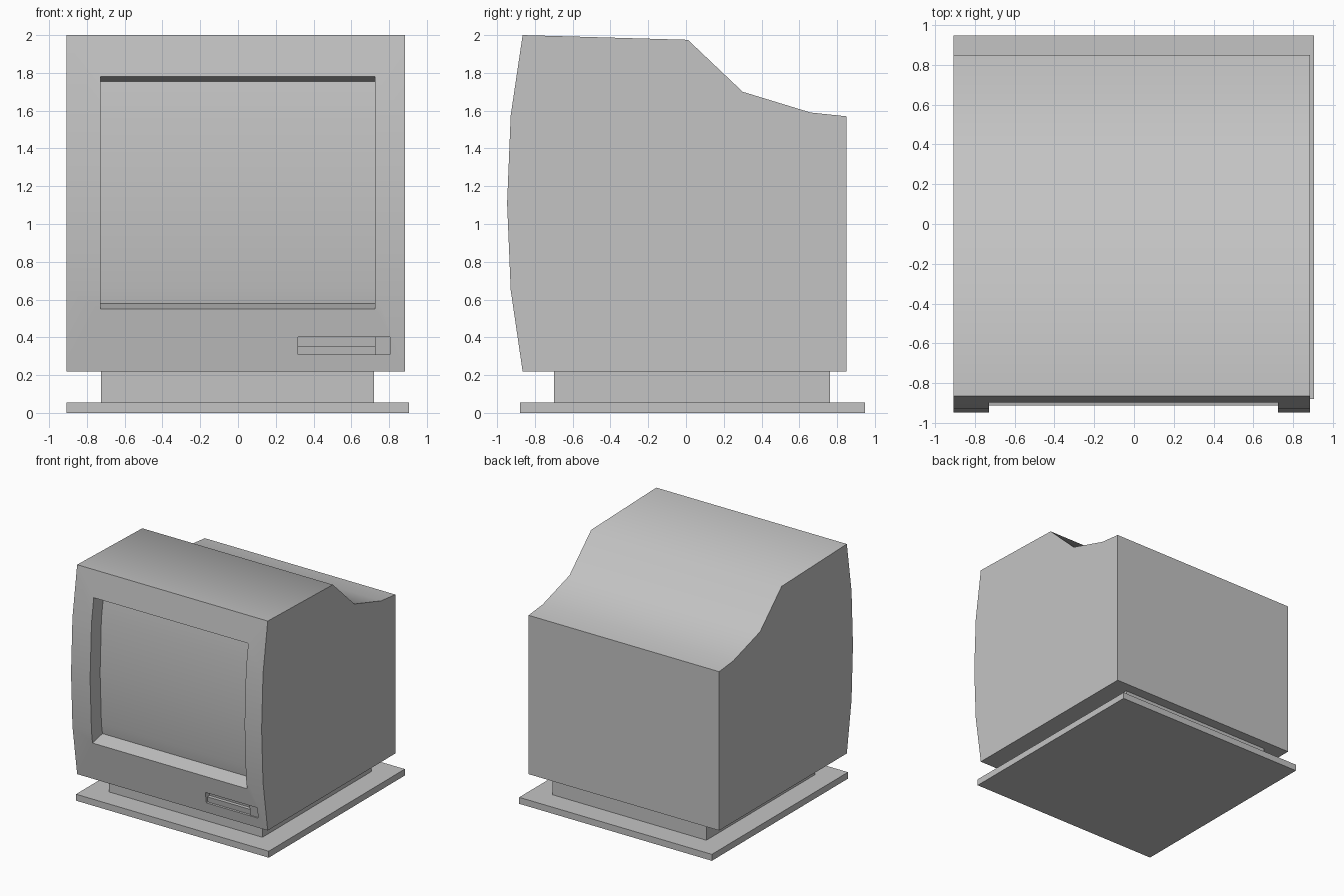
import bpy
import bmesh
import math

default = bpy.data.objects.get("Cube")
if default:
    bpy.data.objects.remove(default, do_unlink=True)

grey = bpy.data.materials.new("casing grey")
grey.use_nodes = True
grey.diffuse_color = (0.55, 0.55, 0.55, 1)
grey.node_tree.nodes["Principled BSDF"].inputs["Base Color"].default_value = (0.55, 0.55, 0.55, 1)


def prism(name, profile, x0, x1):
    """Extrude a closed (y, z) profile along x."""
    bm = bmesh.new()
    face = bm.faces.new([bm.verts.new((x0, y, z)) for y, z in profile])
    result = bmesh.ops.extrude_face_region(bm, geom=[face])
    for v in result["geom"]:
        if isinstance(v, bmesh.types.BMVert):
            v.co.x = x1
    bmesh.ops.recalc_face_normals(bm, faces=bm.faces[:])
    mesh = bpy.data.meshes.new(name)
    bm.to_mesh(mesh)
    bm.free()
    mesh.materials.append(grey)
    obj = bpy.data.objects.new(name, mesh)
    bpy.context.collection.objects.link(obj)
    return obj


def box(name, x0, x1, y0, y1, z0, z1):
    return prism(name, [(y0, z0), (y1, z0), (y1, z1), (y0, z1)], x0, x1)


def activate(obj):
    bpy.ops.object.select_all(action="DESELECT")
    obj.select_set(True)
    bpy.context.view_layer.objects.active = obj


def cut(target, cutter):
    """Subtract the cutter and remove it."""
    cutter.hide_render = True
    mod = target.modifiers.new("cut", "BOOLEAN")
    mod.operation = "DIFFERENCE"
    mod.solver = "EXACT"
    mod.object = cutter
    activate(target)
    bpy.ops.object.modifier_apply(modifier=mod.name)
    bpy.data.objects.remove(cutter, do_unlink=True)


# Casing: bowed front, sloping rear top
front = [(-0.865, 2.0), (-0.928, 1.575), (-0.947, 1.11), (-0.928, 0.65), (-0.865, 0.22)]
rear = [(0.85, 0.22), (0.85, 1.57), (0.66, 1.59), (0.30, 1.70), (0.01, 1.975)]
casing = prism("monitor_casing", front + rear, -0.907, 0.885)

# Screen recess: its floor follows the bow of the front
screen = [(-0.765, 1.755), (-0.795, 1.56), (-0.812, 1.11), (-0.795, 0.67), (-0.78, 0.58)]
mouth = [(-1.05, 0.52), (-1.05, 1.808)]
cut(casing, prism("screen_cutter", screen + mouth, -0.728, 0.725))


# Disk slot and button recess below the screen
def inset(z, depth):
    return (-0.865 - 0.147 * (z - 0.22) + depth, z)


low, mid, high = 0.308, 0.355, 0.402
outside = [(-1, high), (-1, low)]
slot = [inset(low, 0.02), inset(mid, 0.02), inset(mid, 0.05), inset(high, 0.05)]
cut(casing, prism("slot_cutter", slot + outside, 0.317, 0.725))
button = [inset(low, 0.01), inset(high, 0.01)]
cut(casing, prism("button_cutter", button + outside, 0.725, 0.805))

activate(casing)
bpy.ops.object.shade_smooth_by_angle(angle=math.radians(60))

# Stand
box("stand_neck", -0.725, 0.72, -0.70, 0.762, 0.055, 0.22)
box("base_plate", -0.907, 0.905, -0.88, 0.948, 0, 0.055)
